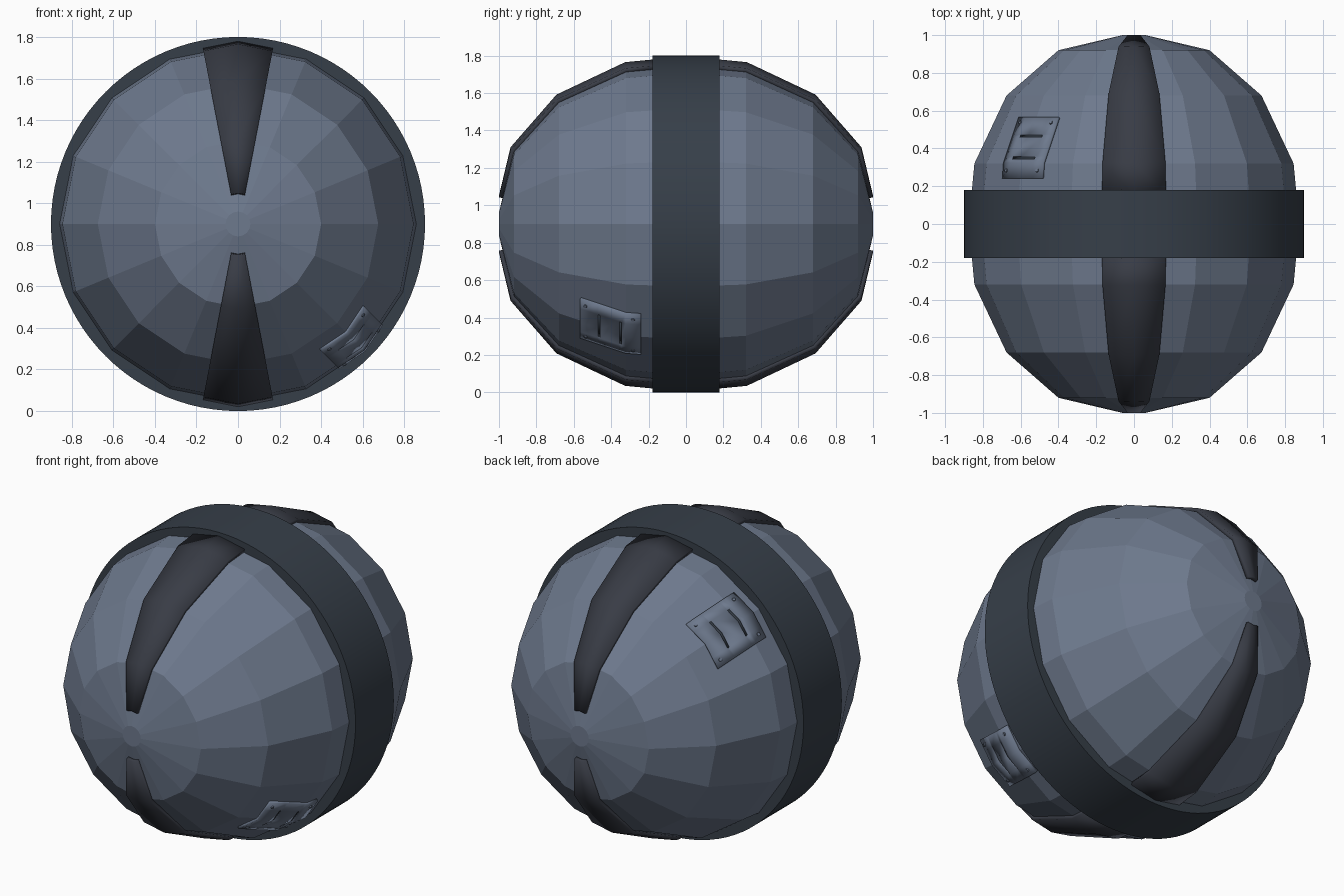
import bpy, bmesh, math
from mathutils import Vector, Matrix

if "Cube" in bpy.data.objects:
    bpy.data.objects.remove(bpy.data.objects["Cube"])

CZ = 0.9                                  # height of the ball's centre
SLOPE = math.tan(math.radians(11.25))     # fall of a facet beside its ridge
PROFILE = [(1.0, 0.06), (0.92, 0.40), (0.68, 0.675), (0.32, 0.845), (0.0, 0.875)]


def material(name, rgb):
    m = bpy.data.materials.new(name)
    m.diffuse_color = (*rgb, 1)
    m.use_nodes = True
    m.node_tree.nodes["Principled BSDF"].inputs["Base Color"].default_value = m.diffuse_color
    return m


shell_mat = material("blue_grey_shell", (0.155, 0.193, 0.268))
band_mat = material("dark_slate_band", (0.037, 0.049, 0.066))
strip_mat = material("charcoal_strip", (0.040, 0.045, 0.060))


def finish(name, bm, mat, smooth=False):
    me = bpy.data.meshes.new(name)
    bm.to_mesh(me)
    bm.free()
    ob = bpy.data.objects.new(name, me)
    bpy.context.collection.objects.link(ob)
    me.materials.append(mat)
    if smooth:
        bpy.ops.object.select_all(action='DESELECT')
        ob.select_set(True)
        bpy.context.view_layer.objects.active = ob
        bpy.ops.object.shade_smooth_by_angle(angle=math.radians(30))
    return ob


def lathe(name, profile, sides, mat, smooth=False, closed=False):
    """Rings of (y, radius) around the y axis; capped or closed into a tube."""
    bm = bmesh.new()
    rings = []
    for y, r in profile:
        rings.append([bm.verts.new((r * math.sin(2 * math.pi * i / sides), y,
                                    CZ + r * math.cos(2 * math.pi * i / sides)))
                      for i in range(sides)])
    pairs = list(zip(rings, rings[1:]))
    if closed:
        pairs.append((rings[-1], rings[0]))
    else:
        bm.faces.new(rings[0])
        bm.faces.new(rings[-1])
    for a, b in pairs:
        for i in range(sides):
            j = (i + 1) % sides
            bm.faces.new((a[i], a[j], b[j], b[i]))
    bmesh.ops.recalc_face_normals(bm, faces=bm.faces[:])
    return finish(name, bm, mat, smooth)


def radius(y):
    for (y1, r1), (y0, r0) in zip(PROFILE, PROFILE[1:]):
        if y0 <= y <= y1:
            return r0 + (r1 - r0) * (y - y0) / (y1 - y0)


def on_shell(y, u, angle, side, lift):
    """Point on the faceted shell, u to the side of a ridge; also its normal."""
    r = radius(y)
    n = Vector((y, r / 0.76)).normalized()
    out = Vector((math.sin(angle), 0, math.cos(angle)))
    tan = Vector((math.cos(angle), 0, -math.sin(angle)))
    p = out * (r + n.y * lift - abs(u) * SLOPE) + tan * u
    p.y = side * (y + n.x * lift)
    p.z += CZ
    normal = out * n.y + Vector((0, side * n.x, 0))
    if u:
        normal += tan * math.copysign(SLOPE, u) * n.y
    return p, normal.normalized()


def patch(name, rows, angle, side, lift, thick, mat, holes=()):
    """Thin curved plate; rows are (y, [u, ...]), holes are skipped cells."""
    bm = bmesh.new()
    grid = [[bm.verts.new(on_shell(y, u, angle, side, lift)[0]) for u in us]
            for y, us in rows]
    for i in range(len(grid) - 1):
        for j in range(len(grid[0]) - 1):
            if (i, j) not in holes:
                bm.faces.new((grid[i][j], grid[i][j + 1],
                              grid[i + 1][j + 1], grid[i + 1][j]))
    ob = finish(name, bm, mat, True)
    s = ob.modifiers.new("thickness", 'SOLIDIFY')
    s.thickness = thick
    s.offset = 0
    return ob


# Faceted shell and the smooth belt around it
lathe("shell", PROFILE + [(-y, r) for y, r in PROFILE[-2::-1]], 16, shell_mat)
lathe("belt", [(-0.18, 0.83), (-0.18, 0.9), (0.18, 0.9), (0.18, 0.83)], 96,
      band_mat, True, closed=True)

# Four tapered strips running from the belt towards the poles
for side, face in ((-1, "front"), (1, "back")):
    for angle, level in ((0, "top"), (math.pi, "bottom")):
        rows = []
        for y in (0.98, 0.92, 0.68, 0.32, 0.15):
            w = 0.033 + (radius(y) - 0.145) * 0.187
            rows.append((y, [-w, 0, w]))
        patch(f"{face}_{level}_strip", rows, angle, side, 0.008, 0.026, strip_mat)

# Two bolted hatch plates with slots
US = [-0.148, -0.085, 0, 0.085, 0.148]
YS = [0.24, 0.32, 0.339, 0.353, 0.454, 0.468, 0.56]
SLOTS = {(i, j) for i in (2, 4) for j in (1, 2)}
for label, angle, side in (("lower_right", math.radians(135), -1),
                           ("upper_left", math.radians(-45), 1)):
    patch(f"{label}_hatch", [(y, US) for y in YS], angle, side, 0.005, 0.018,
          shell_mat, SLOTS)
    for k in (2, 4):
        rows = [(y, [-0.085, 0, 0.085]) for y in YS[k:k + 2]]
        patch(f"{label}_slot_{k // 2}", rows, angle, side, 0.004, 0.004, band_mat)
    bm = bmesh.new()
    for y in (0.28, 0.53):
        for u in (-0.115, 0.115):
            p, n = on_shell(y, u, angle, side, 0.014)
            rot = n.to_track_quat('Z', 'Y').to_matrix().to_4x4()
            bmesh.ops.create_cone(bm, cap_ends=True, segments=10, radius1=0.011,
                                  radius2=0.009, depth=0.012,
                                  matrix=Matrix.Translation(p) @ rot)
    finish(f"{label}_bolts", bm, shell_mat, True)
